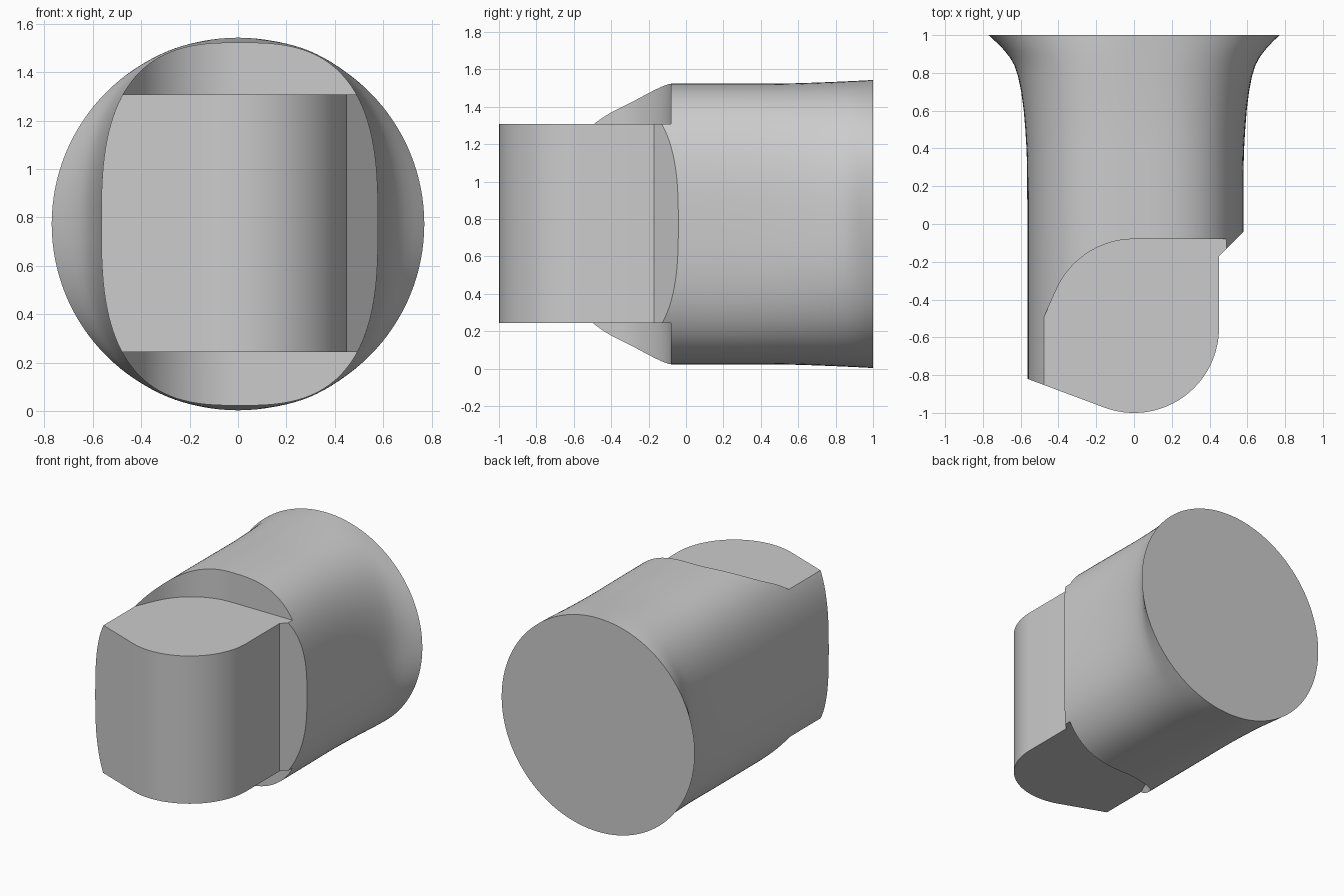
import bpy, bmesh
from math import sin, cos, pi, radians, copysign

if "Cube" in bpy.data.objects:
    bpy.data.objects.remove(bpy.data.objects["Cube"], do_unlink=True)

MID_Z = 0.773
SEGMENTS = 128


def make_object(name, bm):
    bmesh.ops.recalc_face_normals(bm, faces=bm.faces)
    mesh = bpy.data.meshes.new(name)
    bm.to_mesh(mesh)
    bm.free()
    obj = bpy.data.objects.new(name, mesh)
    bpy.context.collection.objects.link(obj)
    return obj


def section(bm, y, half_x, half_z, power, shift):
    """Rounded cross-section ring: squarish at the front, circular at the back."""
    ring = []
    for i in range(SEGMENTS):
        c, s = cos(2 * pi * i / SEGMENTS), sin(2 * pi * i / SEGMENTS)
        x = copysign(abs(c) ** (2 / power), c) * half_x + shift
        z = copysign(abs(s) ** (2 / power), s) * half_z + MID_Z
        ring.append(bm.verts.new((x, y, z)))
    return ring


def prism(name, outline, z0, z1):
    bm = bmesh.new()
    face = bm.faces.new([bm.verts.new((x, y, z0)) for x, y in outline])
    top = bmesh.ops.extrude_face_region(bm, geom=[face])["geom"]
    verts = [v for v in top if isinstance(v, bmesh.types.BMVert)]
    bmesh.ops.translate(bm, verts=verts, vec=(0, 0, z1 - z0))
    obj = make_object(name, bm)
    obj.hide_render = True
    return obj


def arc(cy, radius, start, end, steps=32):
    angles = [radians(start + (end - start) * i / steps) for i in range(steps + 1)]
    return [(radius * cos(a), cy + radius * sin(a)) for a in angles]


def boolean(target, cutter, operation):
    mod = target.modifiers.new(operation.title(), "BOOLEAN")
    mod.operation, mod.object, mod.solver = operation, cutter, "EXACT"
    bpy.context.view_layer.objects.active = target
    bpy.ops.object.modifier_apply(modifier=mod.name)
    bpy.data.objects.remove(cutter, do_unlink=True)


# Flared body: (y, half width) along its length
flare = [(-1.1, .572), (.1, .572), (.3, .573), (.4, .576), (.5, .582), (.6, .59),
         (.7, .603), (.78, .619), (.84, .638), (.88, .66), (.92, .69),
         (.96, .728), (1, .77)]
bm = bmesh.new()
rings = []
for y, half_x in flare:
    t = (half_x - .572) / .198
    rise = max(0, (y - .45) / .55) ** 1.5
    rings.append(section(bm, y, half_x, .75 + .02 * rise,
                         2.85 - .85 * t ** .7, .007 * (1 - t)))
for a, b in zip(rings, rings[1:]):
    for i in range(SEGMENTS):
        j = (i + 1) % SEGMENTS
        bm.faces.new((a[i], a[j], b[j], b[i]))
bm.faces.new(rings[0])
bm.faces.new(rings[-1])
body = make_object("flared_body", bm)

# Plan outline: rounded nose, slanted left face, chamfered shoulder
outline = [(1, 1.2), (1, .38), (.45, -.17)]
outline += arc(-.55, .45, 0, -110.5)
outline += [(-1, -.657), (-1, 1.2)]
boolean(body, prism("nose_cutter", outline, -.3, 1.9), "INTERSECT")

# Matching notches above and below the tongue
notch = [(1, -1.3), (1, -.08)] + arc(-.53, .45, 90, 156) + [(-.84, -1.3)]
for name, z0, z1 in (("upper_notch_cutter", MID_Z + .535, 1.9),
                     ("lower_notch_cutter", -.3, MID_Z - .53)):
    boolean(body, prism(name, notch, z0, z1), "DIFFERENCE")

bpy.ops.object.select_all(action="DESELECT")
body.select_set(True)
bpy.context.view_layer.objects.active = body
bpy.ops.object.shade_smooth_by_angle(angle=radians(25))
